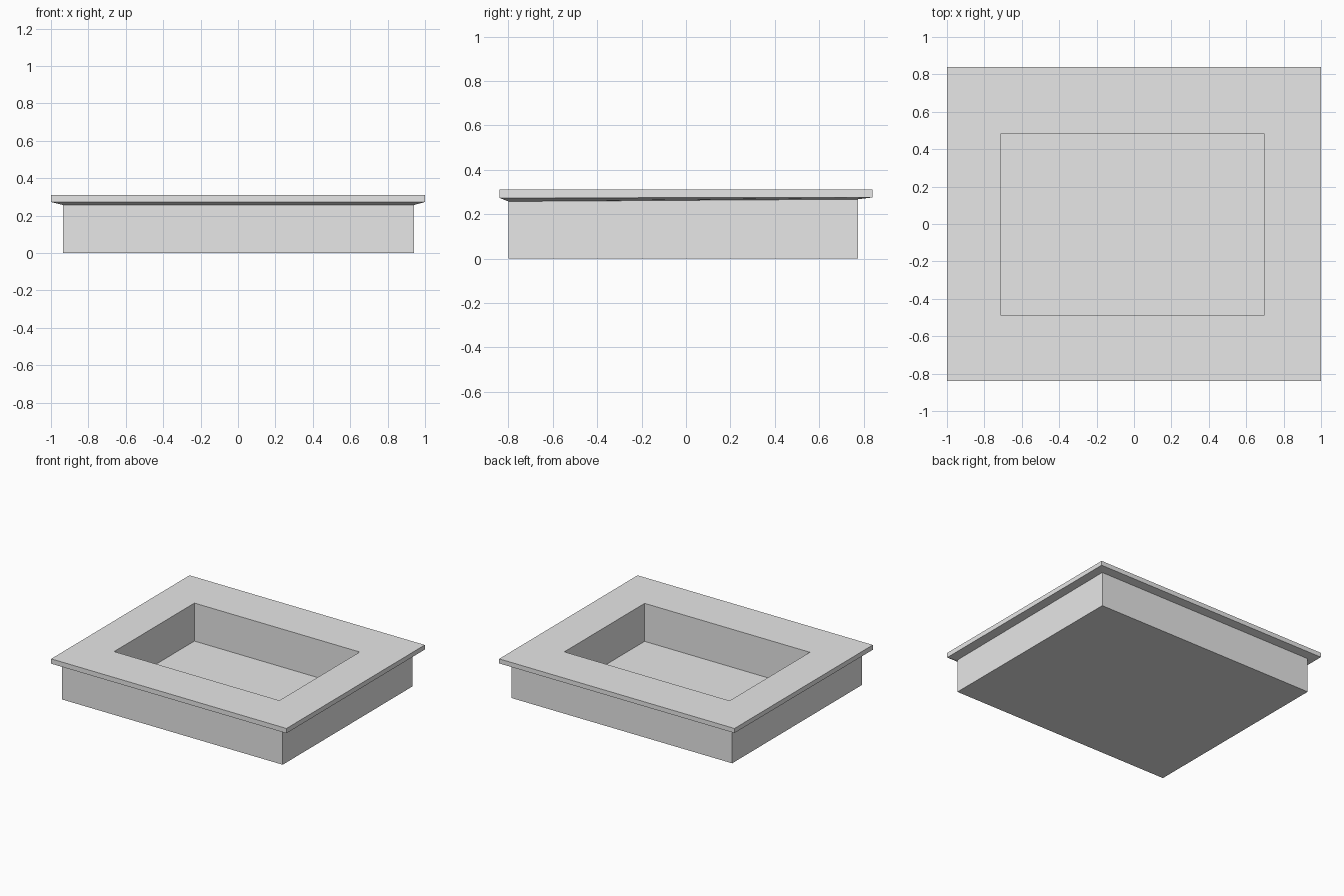
import bpy
import bmesh

default_cube = bpy.data.objects.get("Cube")
if default_cube:
    bpy.data.objects.remove(default_cube, do_unlink=True)

# Single plain grey finish
grey = bpy.data.materials.new("light_grey")
grey.use_nodes = True
grey.diffuse_color = (0.8, 0.8, 0.8, 1)
grey.node_tree.nodes["Principled BSDF"].inputs["Base Color"].default_value = (0.8, 0.8, 0.8, 1)


def ring(bm, x0, x1, y0, y1, z_front, z_back):
    """Rectangular loop, optionally tilted from front to back."""
    corners = [(x0, y0, z_front), (x1, y0, z_front), (x1, y1, z_back), (x0, y1, z_back)]
    return [bm.verts.new(c) for c in corners]


bm = bmesh.new()
rings = [
    ring(bm, -0.935, 0.94, -0.80, 0.775, 0, 0),          # foot of outer walls
    ring(bm, -0.935, 0.94, -0.80, 0.775, 0.257, 0.267),  # outer walls meet rim
    ring(bm, -1, 1, -0.84, 0.84, 0.273, 0.275),          # lower edge of rim
    ring(bm, -1, 1, -0.84, 0.84, 0.31, 0.31),            # upper edge of rim
    ring(bm, -0.71, 0.695, -0.49, 0.485, 0.31, 0.31),    # mouth of well
    ring(bm, -0.71, 0.695, -0.49, 0.485, 0.018, 0.018),  # floor of well
]

# Skin between successive loops, then close the underside and the well floor
for low, high in zip(rings, rings[1:]):
    for i in range(4):
        j = (i + 1) % 4
        bm.faces.new((low[i], low[j], high[j], high[i]))
bm.faces.new(rings[0][::-1])
bm.faces.new(rings[-1])
bmesh.ops.recalc_face_normals(bm, faces=bm.faces[:])

mesh = bpy.data.meshes.new("rimmed_tray")
bm.to_mesh(mesh)
bm.free()
mesh.materials.append(grey)
tray = bpy.data.objects.new("rimmed_tray", mesh)
bpy.context.collection.objects.link(tray)
